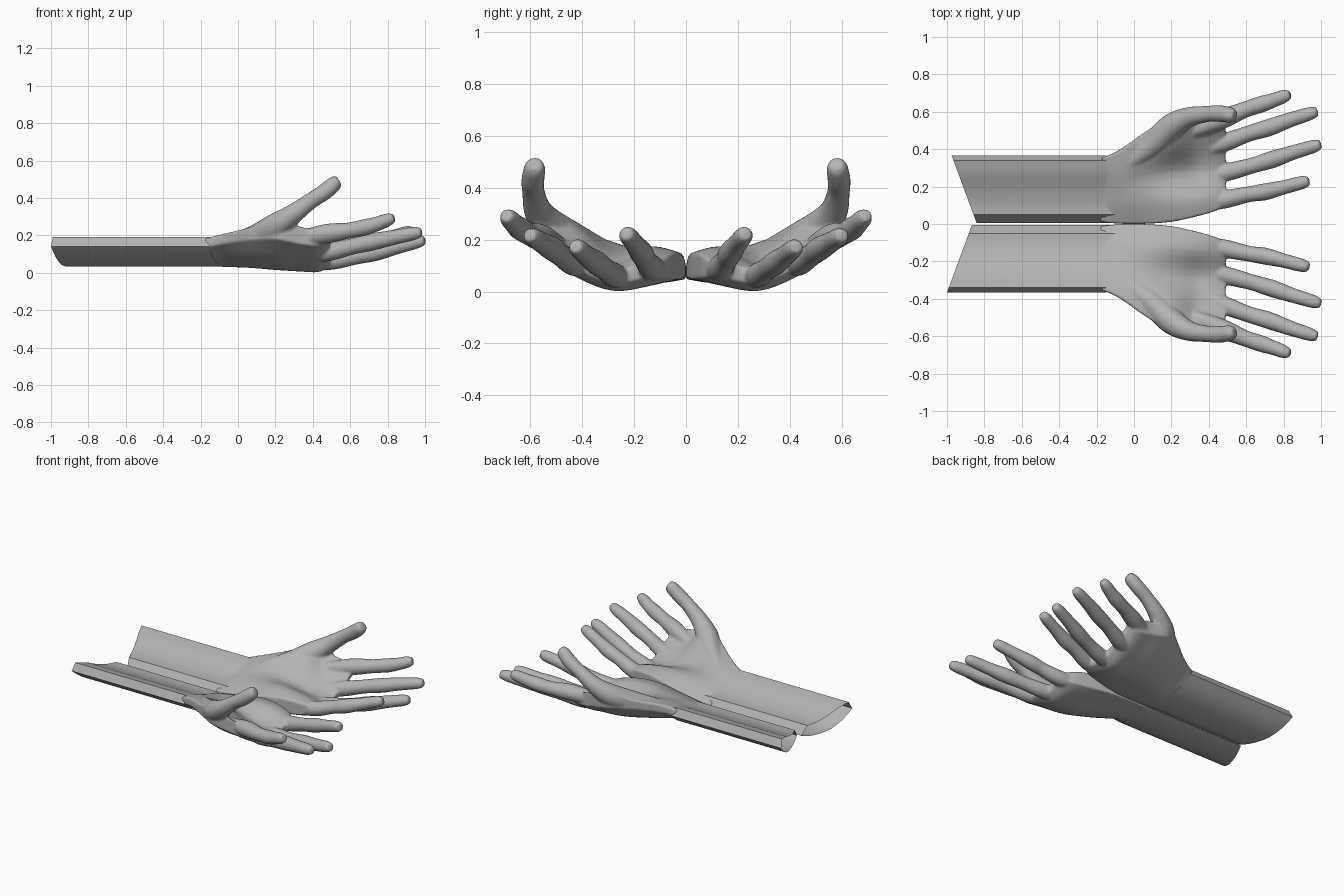
import bpy, bmesh, math
from mathutils import Vector

skin = bpy.data.materials.new("plain_grey")
skin.diffuse_color = (0.45, 0.45, 0.45, 1)


def spline(pts, steps):
    """Catmull-Rom curve through points of any dimension."""
    out = []
    for i in range(len(pts) - 1):
        a, b, c, d = (pts[max(0, min(len(pts) - 1, i + k))] for k in (-1, 0, 1, 2))
        for s in range(steps):
            t = s / steps
            out.append(tuple(0.5 * (2 * q + (r - p) * t + (2 * p - 5 * q + 4 * r - w) * t * t
                                    + (3 * q - p - 3 * r + w) * t ** 3)
                             for p, q, r, w in zip(a, b, c, d)))
    out.append(tuple(pts[-1]))
    return out


def loft(bm, rings, capped=True):
    """Skin closed rings, with optional end caps."""
    loops = [[bm.verts.new(p) for p in ring] for ring in rings]
    n = len(loops[0])
    for a, b in zip(loops, loops[1:]):
        for i in range(n):
            bm.faces.new((a[i], a[(i + 1) % n], b[(i + 1) % n], b[i]))
    if capped:
        bm.faces.new(loops[0][::-1])
        bm.faces.new(loops[-1])


def tube(bm, pts, sides=14):
    """Round limb along (x, y, z, radius) points."""
    path = spline(pts, 5)
    rings = []
    for i, p in enumerate(path):
        tan = Vector(path[min(i + 1, len(path) - 1)][:3]) - Vector(path[max(i - 1, 0)][:3])
        tan.normalize()
        u = tan.cross(Vector((0, 0, 1))).normalized()
        v = u.cross(tan)
        rings.append([Vector(p[:3]) + p[3] * (u * math.cos(a) + v * math.sin(a))
                      for a in (2 * math.pi * k / sides for k in range(sides))])
    loft(bm, rings)


def finish(bm, name, side):
    for v in bm.verts:
        v.co.y *= side
    bmesh.ops.recalc_face_normals(bm, faces=bm.faces)
    me = bpy.data.meshes.new(name)
    bm.to_mesh(me)
    bm.free()
    me.materials.append(skin)
    ob = bpy.data.objects.new(name, me)
    bpy.context.collection.objects.link(ob)
    return ob


# Palm stations: x, then columns of y, underside z and upper z
PALM = [
    (-0.18, (.012, .10, .19, .28, .350), (.052, .038, .042, .08, .135), (.085, .108, .128, .165, .183)),
    (-0.08, (.002, .10, .19, .29, .395), (.048, .033, .038, .085, .155), (.095, .135, .16, .19, .21)),
    (0.05, (.001, .12, .25, .38, .485), (.048, .031, .032, .09, .175), (.115, .16, .175, .225, .24)),
    (0.20, (.012, .13, .28, .43, .575), (.048, .028, .017, .075, .18), (.145, .175, .15, .255, .29)),
    (0.33, (.040, .14, .28, .42, .57), (.05, .022, .008, .06, .155), (.15, .165, .11, .17, .25)),
    (0.43, (.068, .15, .28, .42, .565), (.055, .024, .004, .055, .145), (.135, .14, .10, .145, .23)),
    (0.49, (.10, .17, .28, .41, .545), (.075, .05, .035, .085, .17), (.115, .11, .08, .125, .205)),
]

# Digits as (x, y, z, radius) with slightly swollen joints
DIGITS = [
    [(.33, .10, .085, .035), (.48, .130, .090, .049), (.61, .158, .125, .043), (.70, .172, .150, .046),
     (.80, .196, .182, .039), (.90, .222, .214, .036), (.936, .231, .224, .024)],
    [(.33, .24, .055, .030), (.49, .275, .062, .048), (.63, .312, .086, .043), (.74, .345, .110, .047),
     (.85, .382, .138, .040), (.96, .415, .166, .036), (.998, .427, .174, .024)],
    [(.33, .38, .095, .030), (.47, .43, .108, .049), (.61, .482, .140, .044), (.72, .515, .165, .047),
     (.83, .555, .188, .041), (.94, .590, .210, .036), (.981, .603, .216, .024)],
    [(.32, .50, .180, .040), (.47, .56, .208, .053), (.59, .610, .225, .044), (.68, .640, .243, .045),
     (.74, .660, .260, .040), (.80, .682, .282, .036), (.834, .693, .294, .024)],
    # thumb with its fleshy base
    [(-.06, .30, .150, .040), (.10, .425, .195, .066), (.20, .520, .248, .070), (.29, .570, .310, .055),
     (.39, .588, .384, .044), (.46, .590, .430, .045), (.517, .583, .477, .041), (.540, .580, .492, .027)],
]

# Forearm section (y, z): outer bevel, hollowed top, inner bevel, rounded underside
TOP = [(.340, .190), (.27, .172), (.20, .142), (.12, .118), (.050, .112)]
UNDER = [(.005, .055), (.06, .038), (.14, .033), (.22, .045), (.30, .085), (.366, .140)]


for side, label, shift in ((-1, "near", 0.0), (1, "far", 0.025)):
    # forearm sleeve, open at its slanted ends
    bm = bmesh.new()
    section = spline(TOP, 3) + spline(UNDER, 3)
    loft(bm, [[(-1 + shift + 0.37 * (.366 - y), y, z) for y, z in section],
              [(-0.15 + 0.35 * min(.16, max(0, .34 - y)), y, z) for y, z in section]], False)
    arm = finish(bm, label + "_forearm", side)
    bpy.ops.object.select_all(action='DESELECT')
    arm.select_set(True)
    bpy.context.view_layer.objects.active = arm
    bpy.ops.object.shade_smooth_by_angle(angle=math.radians(28))

    # hand: palm and digits fused into one smooth skin
    bm = bmesh.new()
    rows = spline([(x, *ys, *lo, *hi) for x, ys, lo, hi in PALM], 5)
    rings = []
    for r in rows:
        under = spline(list(zip(r[1:6], r[6:11])), 4)
        upper = spline(list(zip(r[1:6], r[11:16])), 4)
        rings.append([(r[0], y, z) for y, z in under + upper[::-1]])
    loft(bm, rings)
    for d in DIGITS:
        tube(bm, d)
    hand = finish(bm, label + "_hand", side)
    fuse = hand.modifiers.new("fuse", 'REMESH')
    fuse.mode = 'VOXEL'
    fuse.voxel_size = 0.008
    fuse.use_smooth_shade = True
    soft = hand.modifiers.new("soften", 'SMOOTH')
    soft.factor = 0.5
    soft.iterations = 6
